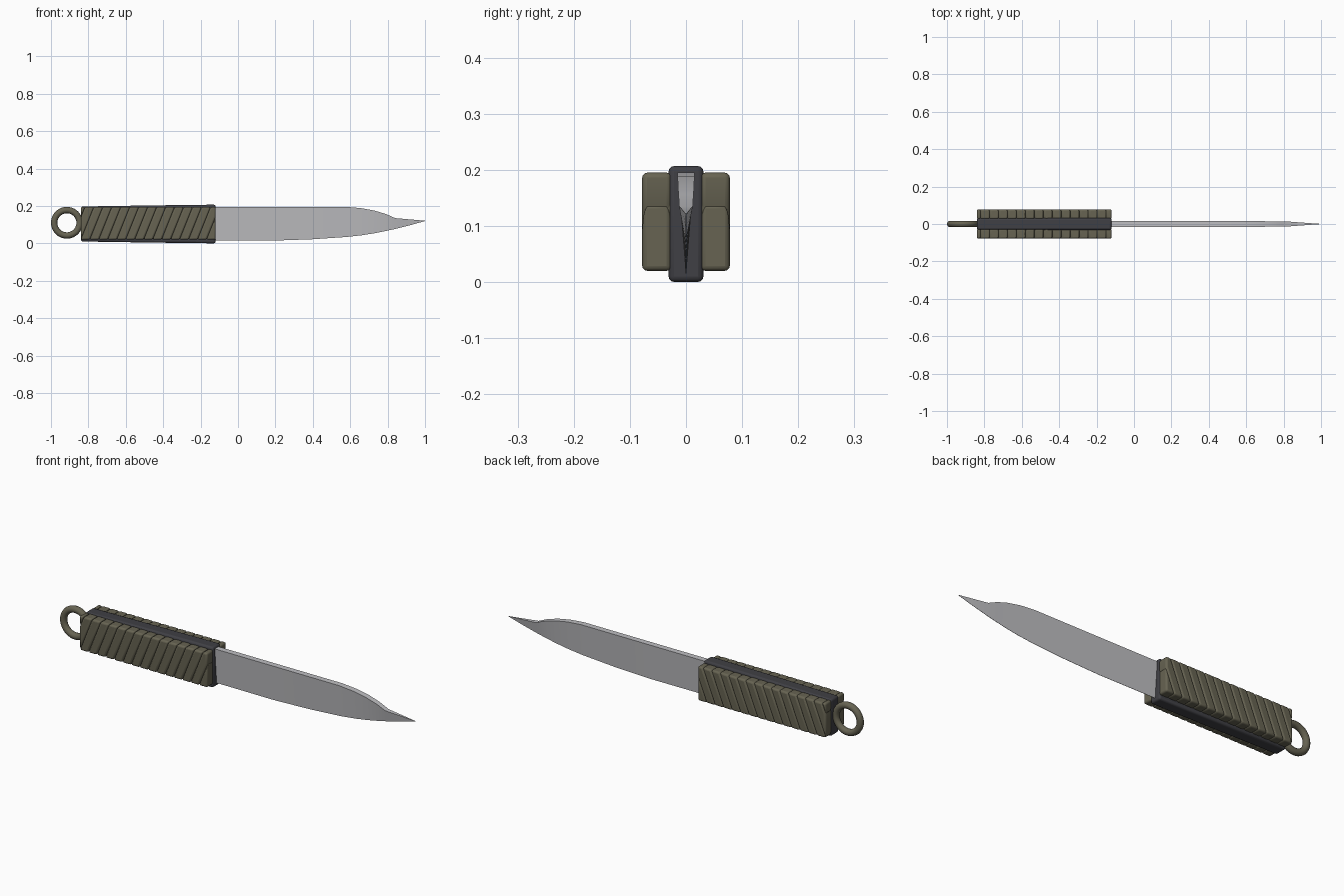
import bpy, bmesh
from mathutils import Vector

if "Cube" in bpy.data.objects:
    bpy.data.objects.remove(bpy.data.objects["Cube"])

def material(name, col):
    m = bpy.data.materials.new(name)
    m.diffuse_color = (*col, 1)
    m.use_nodes = True
    m.node_tree.nodes["Principled BSDF"].inputs["Base Color"].default_value = m.diffuse_color
    return m

steel = material("steel", (0.52, 0.52, 0.54))
olive = material("olive cord", (0.135, 0.126, 0.085))
dark = material("dark core", (0.05, 0.05, 0.058))

def finish(bm, name, mat, bevel=0, segs=3, mirror=False, angle=30):
    bmesh.ops.recalc_face_normals(bm, faces=bm.faces)
    me = bpy.data.meshes.new(name)
    bm.to_mesh(me)
    bm.free()
    ob = bpy.data.objects.new(name, me)
    bpy.context.collection.objects.link(ob)
    me.materials.append(mat)
    if bevel:
        b = ob.modifiers.new("bevel", 'BEVEL')
        b.width, b.segments = bevel, segs
    if mirror:
        ob.modifiers.new("mirror", 'MIRROR').use_axis = (False, True, False)
    bpy.ops.object.select_all(action='DESELECT')
    bpy.context.view_layer.objects.active = ob
    ob.select_set(True)
    bpy.ops.object.shade_smooth_by_angle(angle=angle * 3.14159 / 180)
    return ob

def prism(bm, pts, y0, y1):
    """Extrude an xz outline from y0 to y1."""
    f = bm.faces.new([bm.verts.new((x, y0, z)) for x, z in pts])
    g = bmesh.ops.extrude_face_region(bm, geom=[f])["geom"]
    vs = [v for v in g if isinstance(v, bmesh.types.BMVert)]
    bmesh.ops.translate(bm, verts=vs, vec=(0, y1 - y0, 0))

def clip(pts, limit, sign):
    """Cut a convex xz outline at x = limit."""
    out = []
    for a, b in zip(pts, pts[1:] + pts[:1]):
        da, db = sign * (limit - a[0]), sign * (limit - b[0])
        if da >= 0:
            out.append(a)
        if da * db < 0:
            t = da / (da - db)
            out.append((limit, a[1] + t * (b[1] - a[1])))
    return out

X0, X1 = -0.84, -0.12

# blade: wedge section, thick spine and thin edge: x, spine z, edge z, half thickness
stations = [(-0.15, .195, .016, .015), (0.2, .195, .015, .015), (0.4, .195, .022, .015),
            (0.58, .195, .034, .015), (0.66, .188, .043, .015), (0.73, .175, .054, .0145),
            (0.79, .157, .066, .0135), (0.84, .135, .077, .012), (0.92, .128, .097, .006),
            (1.0, .121, .119, .0005)]
bm = bmesh.new()
rings = []
for x, top, bot, t in stations:
    rings.append([bm.verts.new(p) for p in ((x, -t, top), (x, t, top),
                                            (x, .0006, bot), (x, -.0006, bot))])
for a, b in zip(rings, rings[1:]):
    for i in range(4):
        j = (i + 1) % 4
        bm.faces.new((a[i], a[j], b[j], b[i]))
bm.faces.new(rings[0])
bm.faces.new(rings[-1])
finish(bm, "blade", steel)

# handle core, slightly taller toward the blade
bm = bmesh.new()
prism(bm, [(X0, .010), (-.45, .004), (X1, 0), (X1, .207), (-.45, .203), (X0, .197)], -.031, .031)
finish(bm, "handle_core", dark, .01)

# grip base under the cord
bm = bmesh.new()
prism(bm, [(X0 + .004, .027), (X1 - .004, .027), (X1 - .004, .187), (X0 + .004, .187)], -.066, -.02)
finish(bm, "grip_base", olive, .01, mirror=True)

# slanted cord ridges on both sides
bm = bmesh.new()
pitch, lean, z0, z1 = .048, .07, .02, .195
for i in range(-2, 16):
    x = X0 + i * pitch
    pts = [(x, z0), (x + pitch, z0), (x + pitch + lean, z1), (x + lean, z1)]
    pts = clip(clip(pts, X0, -1), X1, 1)
    if len(pts) < 3:
        continue
    xs = [p[0] for p in pts]
    if max(xs) - min(xs) > .015:
        prism(bm, pts, -.078, -.026)
finish(bm, "cord_ridges", olive, .013, 3, mirror=True, angle=40)

# lanyard ring
bpy.ops.mesh.primitive_torus_add(major_radius=.068, minor_radius=.017, major_segments=40,
                                 minor_segments=12, location=(-.915, 0, .11),
                                 rotation=(1.5708, 0, 0))
ring = bpy.context.object
ring.name = "lanyard_ring"
ring.data.materials.append(olive)
bpy.ops.object.shade_smooth()
